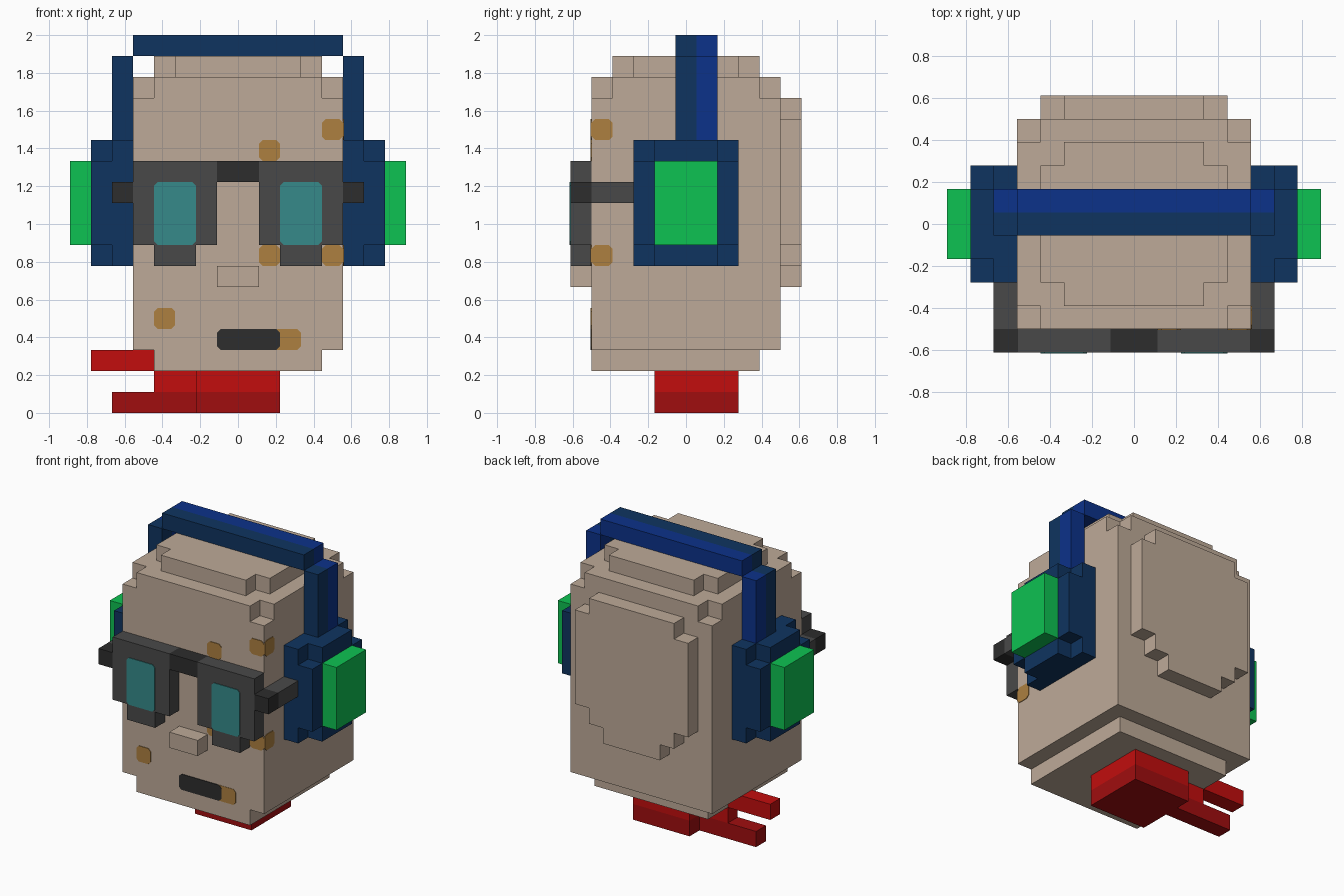
import bpy
import bmesh

cube = bpy.data.objects.get("Cube")
if cube:
    bpy.data.objects.remove(cube, do_unlink=True)

U = 1 / 9  # one block of the grid
THIN = 0.04  # plate thickness in blocks


def material(name, rgb):
    lin = [(c / 255 / 12.92 if c < 11 else ((c / 255 + 0.055) / 1.055) ** 2.4) for c in rgb]
    m = bpy.data.materials.new(name)
    m.use_nodes = True
    m.diffuse_color = (*lin, 1)
    bsdf = next(n for n in m.node_tree.nodes if n.type == "BSDF_PRINCIPLED")
    bsdf.inputs["Base Color"].default_value = (*lin, 1)
    bsdf.inputs["Roughness"].default_value = 0.8
    return m


SKIN = material("skin tan", (190, 170, 152))
SPOT = material("spot brown", (173, 128, 64))
LENS = material("lens teal", (54, 138, 138))
GREY = material("frame grey", (73, 73, 73))
BLACK = material("soft black", (45, 45, 45))
NAVY = material("navy", (15, 52, 96))
BLUE = material("bright blue", (12, 50, 138))
GREEN = material("green", (13, 194, 82))
RED = material("red", (194, 13, 13))
DARK_RED = material("dark red", (160, 13, 15))

# Outline (u, v) and depth w to coordinates, by extrusion axis
PLACE = {
    "x": lambda u, v, w: (w, u, v),
    "y": lambda u, v, w: (u, w, v),
    "z": lambda u, v, w: (u, v, w),
}


def build(name, mat, prisms, mirror=False):
    """One object from prisms, each (axis, outline, low, high), in blocks."""
    bm = bmesh.new()
    for axis, outline, low, high in prisms:
        rings = [[bm.verts.new([c * U for c in PLACE[axis](u, v, w)]) for u, v in outline]
                 for w in (low, high)]
        bm.faces.new(rings[0])
        bm.faces.new(rings[1])
        n = len(outline)
        for i in range(n):
            j = (i + 1) % n
            bm.faces.new((rings[0][i], rings[0][j], rings[1][j], rings[1][i]))
    bmesh.ops.recalc_face_normals(bm, faces=bm.faces[:])
    mesh = bpy.data.meshes.new(name)
    bm.to_mesh(mesh)
    bm.free()
    mesh.materials.append(mat)
    obj = bpy.data.objects.new(name, mesh)
    bpy.context.collection.objects.link(obj)
    if mirror:
        obj.modifiers.new("mirror", "MIRROR").use_mirror_merge = False
    return obj


def rect(u0, u1, v0, v1):
    return [(u0, v0), (u1, v0), (u1, v1), (u0, v1)]


def both_sides(half):
    return half + [(-u, v) for u, v in reversed(half)]


def notched(hw, v0, v1):
    """Rectangle with one block missing at each corner."""
    return both_sides([(hw - 1, v0), (hw - 1, v0 + 1), (hw, v0 + 1),
                       (hw, v1 - 1), (hw - 1, v1 - 1), (hw - 1, v1)])


def clipped(u0, u1, v0, v1, c=0.17):
    """Rectangle with small cut corners, for painted marks."""
    return [(u0 + c, v0), (u1 - c, v0), (u1, v0 + c), (u1, v1 - c),
            (u1 - c, v1), (u0 + c, v1), (u0, v1 - c), (u0, v0 + c)]


# Head: chin, main block, two stepped crown layers, back plate
back = both_sides([(2, 6), (2, 7), (3, 7), (3, 8), (4, 8), (4, 14), (3, 14), (3, 15)])
build("head", SKIN, [
    ("z", rect(-4, 4, -4.5, 3.5), 2, 3),
    ("z", rect(-5, 5, -4.5, 4.5), 3, 15),
    ("z", notched(5, -4.5, 4.5), 15, 16),
    ("z", notched(4, -3.5, 3.5), 16, 17),
    ("y", back, 4.5, 5.5),
])
build("nose", SKIN, [("y", rect(-1, 1, 6, 7), -5.5, -4.5)])

# Spots and mouth painted on the face
FACE = -4.5
for i, (x, z) in enumerate([(4, 13), (1, 12), (-4, 4), (1, 7), (4, 7)]):
    build(f"face_spot_{i + 1}", SPOT, [("y", clipped(x, x + 1, z, z + 1), FACE - THIN, FACE)])
for name, z in (("upper", 13), ("lower", 7)):
    build(f"side_spot_{name}", SPOT, [("x", clipped(-4.5, -3.5, z, z + 1), 5, 5 + THIN)])
build("mouth_spot", SPOT, [("y", clipped(1.5, 3, 3, 4), FACE - THIN / 2, FACE)])
build("mouth", BLACK, [("y", clipped(-1, 2, 3, 4), FACE - THIN, FACE)])

# Glasses
rim = [(1, 8), (2, 8), (2, 7), (4, 7), (4, 8), (5, 8), (5, 12), (1, 12)]
build("glasses_rims", GREY, [("y", rim, -5.5, -4.5)], mirror=True)
build("glasses_lenses", LENS, [("y", clipped(2, 4, 8, 11), -5.5 - THIN, -5.5)], mirror=True)
build("glasses_bridge", BLACK, [("y", rect(-1, 1, 11, 12), -5.5, -4.5)])
build("glasses_hinges", BLACK, [("y", rect(5, 6, 10, 11), -5.5, -4.5)], mirror=True)
build("glasses_arms", GREY, [("y", rect(5, 6, 10, 11), -4.5, -2.5)], mirror=True)

# Headphones
build("ear_cups", NAVY, [
    ("x", rect(-2.5, 2.5, 7, 13), 5, 6),
    ("x", notched(2.5, 7, 13), 6, 7),
], mirror=True)
build("ear_pads", GREEN, [("x", rect(-1.5, 1.5, 8, 12), 7, 8)], mirror=True)
for name, mat, y in (("front", NAVY, -0.5), ("back", BLUE, 0.5)):
    build(f"headband_sides_{name}", mat, [("y", rect(5, 6, 13, 17), y, y + 1)], mirror=True)
    build(f"headband_top_{name}", mat, [("y", rect(-5, 5, 17, 18), y, y + 1)])

# Neck scarf with two trailing tails
build("scarf_lower", DARK_RED, [("z", rect(-2, 2, -1.5, 2.5), 0, 1)])
build("scarf_upper", RED, [("z", rect(-2, 2, -1.5, 2.5), 1, 2)])
build("scarf_tail_lower", DARK_RED, [("y", rect(-6, -2, 0, 1), 0.5, 1.5)])
build("scarf_tail_upper", RED, [
    ("y", rect(-4, -2, 1, 2), 0.5, 1.5),
    ("y", rect(-7, -4, 2, 3), 0.5, 1.5),
])
